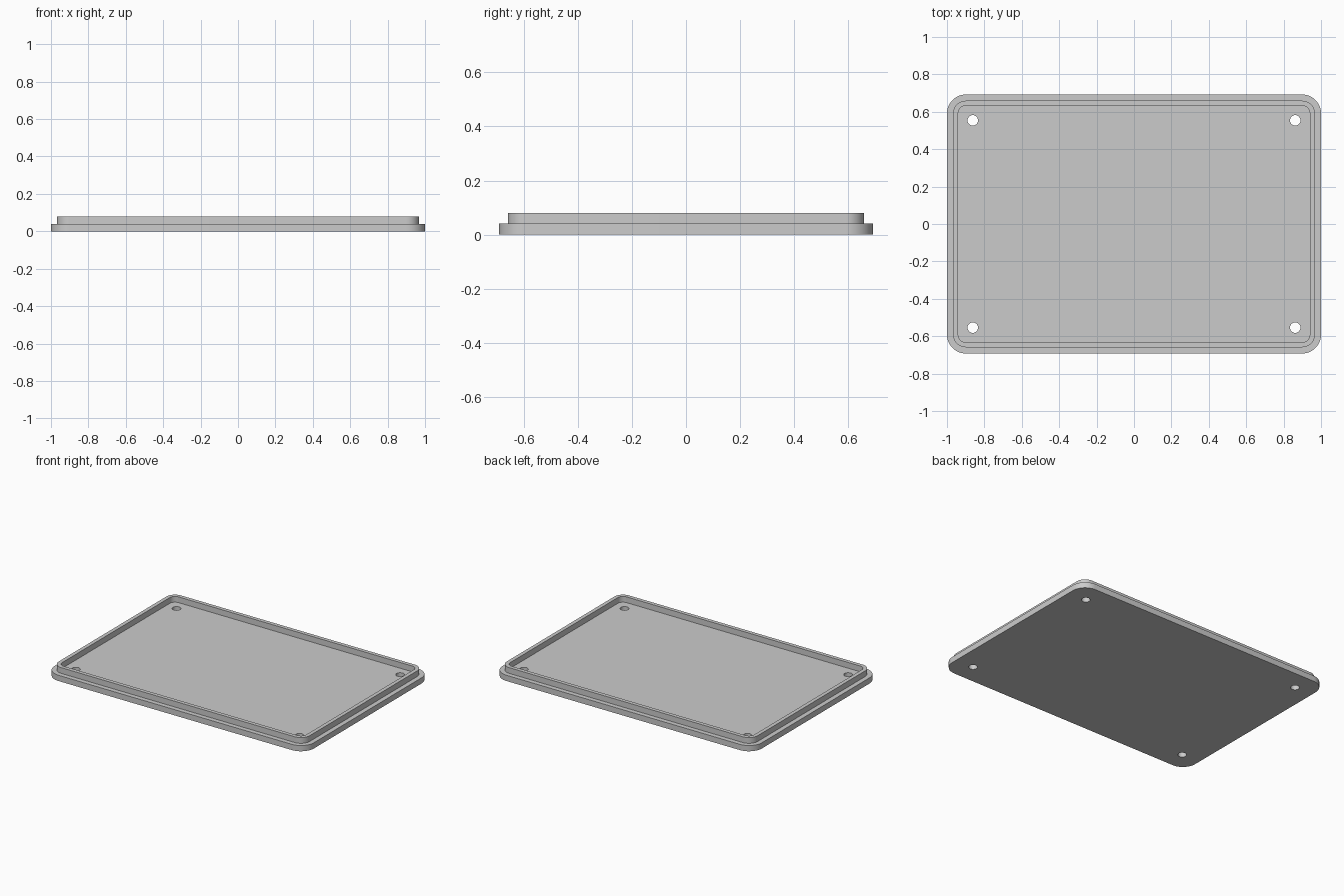
import bpy, bmesh
from math import cos, sin, pi, radians

default = bpy.data.objects.get("Cube")
if default:
    bpy.data.objects.remove(default, do_unlink=True)

# Overall dimensions
HALF_X, HALF_Y, CORNER = 1.0, 0.692, 0.1
BASE_Z, TOP_Z = 0.04, 0.08
RIM_OUT, RIM_IN = 0.033, 0.06      # insets of the rim walls from the edge
HOLE_X, HOLE_Y, HOLE_R = 0.862, 0.554, 0.028

grey = bpy.data.materials.new("plain grey")
grey.diffuse_color = (0.6, 0.6, 0.6, 1)
grey.use_nodes = True
grey.node_tree.nodes["Principled BSDF"].inputs["Base Color"].default_value = (0.6, 0.6, 0.6, 1)


def rounded_ring(bm, inset, z, steps=12):
    """Loop of vertices around a rounded rectangle."""
    r = CORNER - inset
    cx, cy = HALF_X - CORNER, HALF_Y - CORNER
    ring = []
    for quarter, (sx, sy) in enumerate([(1, 1), (-1, 1), (-1, -1), (1, -1)]):
        for i in range(steps + 1):
            a = (quarter + i / steps) * pi / 2
            ring.append(bm.verts.new((sx * cx + r * cos(a), sy * cy + r * sin(a), z)))
    return ring


def to_object(bm, name):
    bmesh.ops.recalc_face_normals(bm, faces=bm.faces[:])
    mesh = bpy.data.meshes.new(name)
    bm.to_mesh(mesh)
    bm.free()
    mesh.materials.append(grey)
    obj = bpy.data.objects.new(name, mesh)
    bpy.context.collection.objects.link(obj)
    return obj


# Lid: base plate, ledge, raised rim and recessed floor as one stepped skin
bm = bmesh.new()
section = [(0, 0), (0, BASE_Z), (RIM_OUT, BASE_Z), (RIM_OUT, TOP_Z),
           (RIM_IN, TOP_Z), (RIM_IN, BASE_Z)]
rings = [rounded_ring(bm, inset, z) for inset, z in section]
for low, high in zip(rings, rings[1:]):
    n = len(low)
    for i in range(n):
        j = (i + 1) % n
        bm.faces.new((low[i], low[j], high[j], high[i]))
bm.faces.new(rings[0])
bm.faces.new(rings[-1])
lid = to_object(bm, "stepped_lid")

# Screw holes: four round cutters through the floor
bm = bmesh.new()
for sx in (-1, 1):
    for sy in (-1, 1):
        made = bmesh.ops.create_cone(bm, cap_ends=True, segments=32, radius1=HOLE_R,
                                     radius2=HOLE_R, depth=0.2)
        bmesh.ops.translate(bm, verts=made["verts"], vec=(sx * HOLE_X, sy * HOLE_Y, 0))
cutter = to_object(bm, "screw_hole_cutter")
cutter.hide_render = True

cut = lid.modifiers.new("screw_holes", "BOOLEAN")
cut.operation = "DIFFERENCE"
cut.solver = "EXACT"
cut.object = cutter

# Bake the holes, drop the cutter, and smooth the round walls
bpy.ops.object.select_all(action="DESELECT")
lid.select_set(True)
bpy.context.view_layer.objects.active = lid
bpy.ops.object.modifier_apply(modifier=cut.name)
bpy.data.objects.remove(cutter, do_unlink=True)
bpy.ops.object.shade_smooth_by_angle(angle=radians(30))
